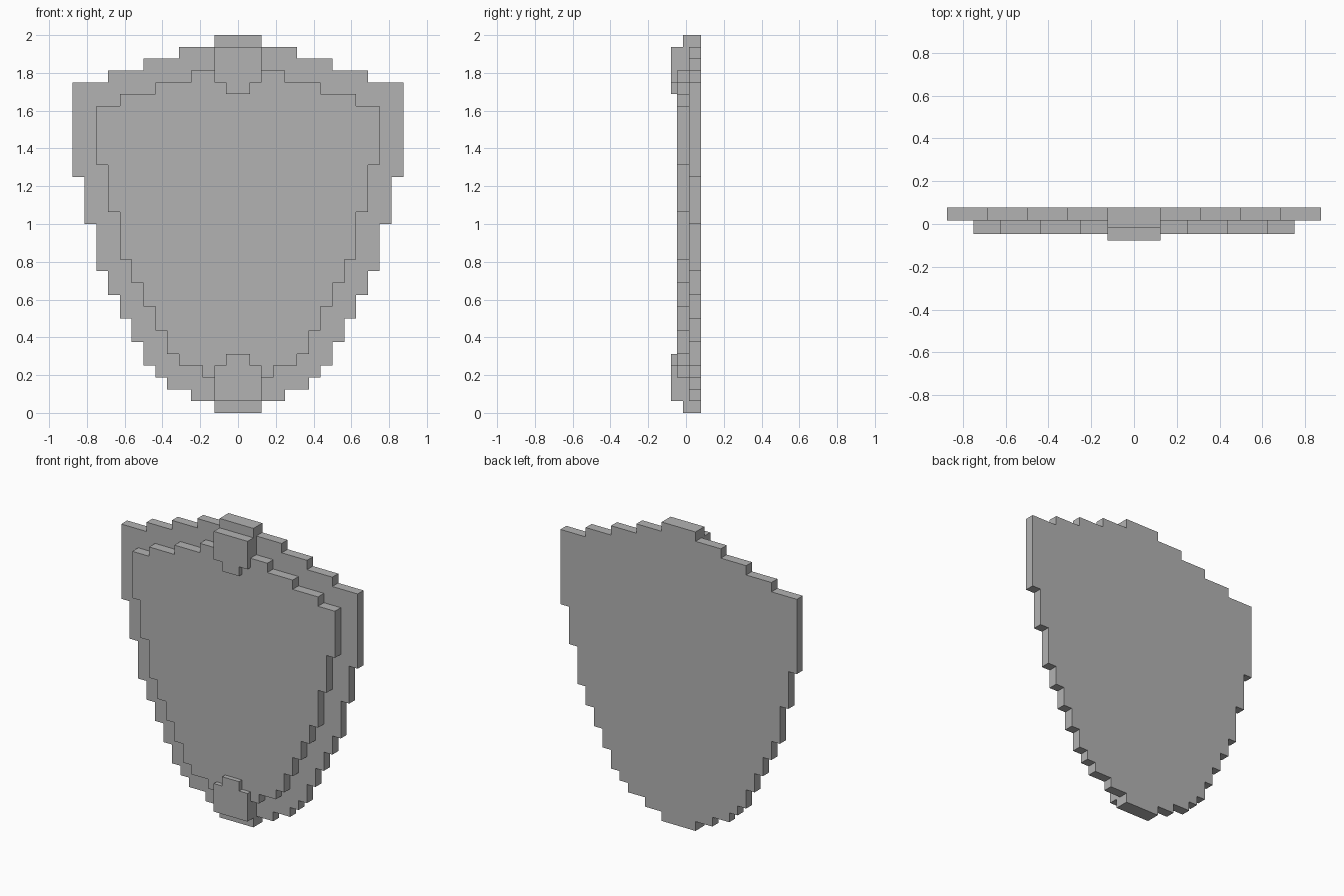
import bpy
import bmesh

if "Cube" in bpy.data.objects:
    bpy.data.objects.remove(bpy.data.objects["Cube"], do_unlink=True)

U = 1 / 16  # one block of the stepped outline

grey = bpy.data.materials.new("plain_grey")
grey.use_nodes = True
grey.diffuse_color = (0.45, 0.45, 0.45, 1)
grey.node_tree.nodes["Principled BSDF"].inputs["Base Color"].default_value = (0.45, 0.45, 0.45, 1)


def stepped_plate(name, steps, top, front, back):
    """Extrude a mirrored staircase outline; steps are (start height, half width) in blocks."""
    side = []
    for i, (z, w) in enumerate(steps):
        z_end = steps[i + 1][0] if i + 1 < len(steps) else top
        side += [(w * U, z * U), (w * U, z_end * U)]
    outline = side + [(-x, z) for x, z in reversed(side)]
    bm = bmesh.new()
    face = bm.faces.new([bm.verts.new((x, front * U, z)) for x, z in outline])
    new = bmesh.ops.extrude_face_region(bm, geom=[face])["geom"]
    moved = [v for v in new if isinstance(v, bmesh.types.BMVert)]
    bmesh.ops.translate(bm, verts=moved, vec=(0, (back - front) * U, 0))
    bmesh.ops.recalc_face_normals(bm, faces=bm.faces)
    mesh = bpy.data.meshes.new(name)
    bm.to_mesh(mesh)
    bm.free()
    mesh.materials.append(grey)
    obj = bpy.data.objects.new(name, mesh)
    bpy.context.collection.objects.link(obj)
    return obj


# Large back plate, including the full-depth tips at top and bottom
stepped_plate("back_plate", [
    (0, 2), (1, 4), (2, 6), (3, 7), (4, 8), (6, 9), (8, 10), (10, 11),
    (12, 12), (16, 13), (20, 14), (28, 11), (29, 8), (30, 5), (31, 2),
], 32, 0.25, 1.25)

# Smaller raised front plate
stepped_plate("front_plate", [
    (3, 3), (4, 5), (5, 6), (7, 7), (9, 8), (11, 9), (13, 10), (17, 11),
    (21, 12), (26, 10), (27, 7), (28, 4),
], 29, -0.75, 0.25)

# Clasps: a block standing proud of the tip, and a tab-ended boss on the front
stepped_plate("top_tip", [(28, 2)], 32, -0.25, 1.25)
stepped_plate("bottom_tip", [(0, 2)], 4, -0.25, 1.25)
stepped_plate("top_boss", [(27, 1), (28, 2)], 31, -1.25, -0.25)
stepped_plate("bottom_boss", [(1, 2), (4, 1)], 5, -1.25, -0.25)
